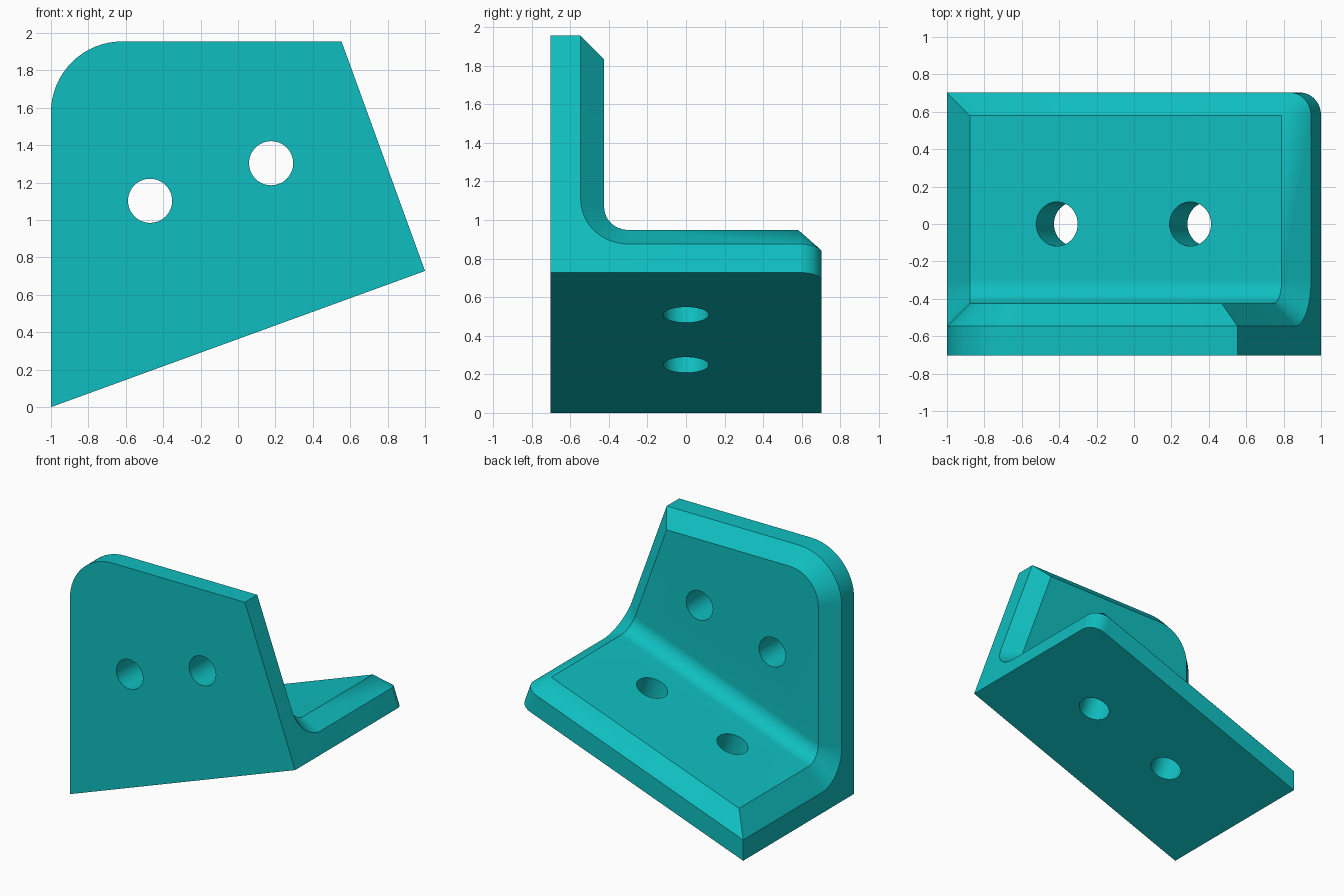
import bpy, bmesh, math
from mathutils import Vector, Matrix

if "Cube" in bpy.data.objects:
    bpy.data.objects.remove(bpy.data.objects["Cube"])

TILT = math.radians(20)
CO, SI = math.cos(TILT), math.sin(TILT)
LEN = 2 / CO              # length along the tilted base
YF, YB = -0.703, 0.703    # front and back
RIM, CH = 0.157, 0.122    # rim thickness, chamfer
T = RIM + CH              # full thickness
FIL = 0.125               # inside fillet radius
TOP, RC = 1.955, 0.38     # wall top, rounded wall corner
N = 16


def tilted(u, y, v):
    """Point in the tilted base frame."""
    return Vector((-1 + u * CO - v * SI, y, u * SI + v * CO))


def at_x(x, y, v):
    """Point at height v above the base, on a plane of constant x."""
    return tilted((x + 1 + v * SI) / CO, y, v)


def at_top(u, y, z):
    """Point at position u along the base, at world height z."""
    return tilted(u, y, (z - u * SI) / CO)


def fillet(r, a):
    return (YF + T + FIL - r * math.sin(a), T + FIL - r * math.cos(a))


quarter = [math.pi / 2 * i / N for i in range(N + 1)]
bm = bmesh.new()


def section(rim, inner, base=None):
    return [bm.verts.new(p) if p is not None else None for p in (rim, inner, base)]


# Sections around the rim: (rim point, inner chamfer point, outer base point)
back_left = [section(at_x(-1, YB, RIM), at_x(-1 + CH, YB - CH, T), at_x(-1, YB, 0))]
back_arc = []
for a in reversed(quarter):
    u, y = LEN - CH + CH * math.cos(a), YB - CH + CH * math.sin(a)
    back_arc.append(section(tilted(u, y, RIM), tilted(LEN - CH, YB - CH, T), tilted(u, y, 0)))
right_fil = [section(tilted(LEN, *fillet(FIL + CH, a)), tilted(LEN - CH, *fillet(FIL, a)))
             for a in quarter]
top_right = [section(at_top(LEN, YF + RIM, TOP), at_top(LEN - CH, YF + T, TOP - CH),
                     at_top(LEN, YF, TOP))]
top_arc = []
for q in quarter:
    a = q + math.pi / 2
    ring = [Vector((-1 + RC + r * math.cos(a), y, TOP - RC + r * math.sin(a)))
            for r, y in ((RC, YF + RIM), (RC - CH, YF + T), (RC, YF))]
    top_arc.append(section(*ring))
left_fil = [section(at_x(-1, *fillet(FIL + CH, a)), at_x(-1 + CH, *fillet(FIL, a)))
            for a in reversed(quarter)]
front_right = bm.verts.new(tilted(LEN, YF, 0))
front_left = bm.verts.new(tilted(0, YF, 0))

face = bm.faces.new
P, Q, B = 0, 1, 2


def col(rows, k):
    return [r[k] for r in rows]


# Chamfer all the way round the rim
loop = back_left + back_arc + right_fil + top_right + top_arc + left_fil
for s, t in zip(loop, loop[1:] + loop[:1]):
    face((s[P], t[P], t[Q], s[Q]))
# Inside: base, fillet and wall
face((back_left[0][Q], back_arc[0][Q], right_fil[0][Q], left_fil[-1][Q]))
lf = left_fil[::-1]
for i in range(N):
    face((right_fil[i][Q], right_fil[i + 1][Q], lf[i + 1][Q], lf[i][Q]))
face([right_fil[-1][Q], top_right[0][Q]] + col(top_arc, Q) + [left_fil[0][Q]])
# Back and top edges with their rounded corners
for rows in (back_left + back_arc, top_right + top_arc):
    for s, t in zip(rows, rows[1:]):
        face((s[P], t[P], t[B], s[B]))
# Right and left ends
face([back_arc[-1][P]] + col(right_fil, P)
     + [top_right[0][P], top_right[0][B], front_right, back_arc[-1][B]])
face([top_arc[-1][P]] + col(left_fil, P)
     + [back_left[0][P], back_left[0][B], front_left, top_arc[-1][B]])
# Front and underside
face([front_right, top_right[0][B]] + col(top_arc, B) + [front_left])
face([back_left[0][B]] + col(back_arc, B) + [front_right, front_left])

bmesh.ops.remove_doubles(bm, verts=bm.verts[:], dist=1e-5)
bmesh.ops.recalc_face_normals(bm, faces=bm.faces[:])
mesh = bpy.data.meshes.new("angle_bracket")
bm.to_mesh(mesh)
bm.free()
bracket = bpy.data.objects.new("angle_bracket", mesh)
bpy.context.collection.objects.link(bracket)
teal = bpy.data.materials.new("teal")
teal.diffuse_color = (0.005, 0.515, 0.525, 1)
teal.use_nodes = True
teal.node_tree.nodes["Principled BSDF"].inputs["Base Color"].default_value = teal.diffuse_color
mesh.materials.append(teal)

# Screw holes: two through the wall, two through the base
wall_rot = Matrix.Rotation(math.pi / 2, 4, 'X')
base_rot = Matrix.Rotation(-TILT, 4, 'Y')
holes = [(Vector((-0.47, YF + T / 2, 1.103)), wall_rot),
         (Vector((0.177, YF + T / 2, 1.304)), wall_rot),
         (tilted(0.727, 0, T / 2), base_rot),
         (tilted(1.486, 0, T / 2), base_rot)]
bm = bmesh.new()
for centre, rot in holes:
    bmesh.ops.create_cone(bm, cap_ends=True, segments=48, radius1=0.118, radius2=0.118,
                          depth=0.5, matrix=Matrix.Translation(centre) @ rot)
cut_mesh = bpy.data.meshes.new("hole_cutter")
bm.to_mesh(cut_mesh)
bm.free()
cut_mesh.materials.append(teal)
cutter = bpy.data.objects.new("hole_cutter", cut_mesh)
bpy.context.collection.objects.link(cutter)
cutter.hide_render = True

mod = bracket.modifiers.new("holes", 'BOOLEAN')
mod.operation, mod.solver, mod.object = 'DIFFERENCE', 'EXACT', cutter
bpy.context.view_layer.objects.active = bracket
bracket.select_set(True)
bpy.ops.object.modifier_apply(modifier=mod.name)
bpy.data.objects.remove(cutter)
bpy.ops.object.shade_smooth_by_angle(angle=math.radians(25))
